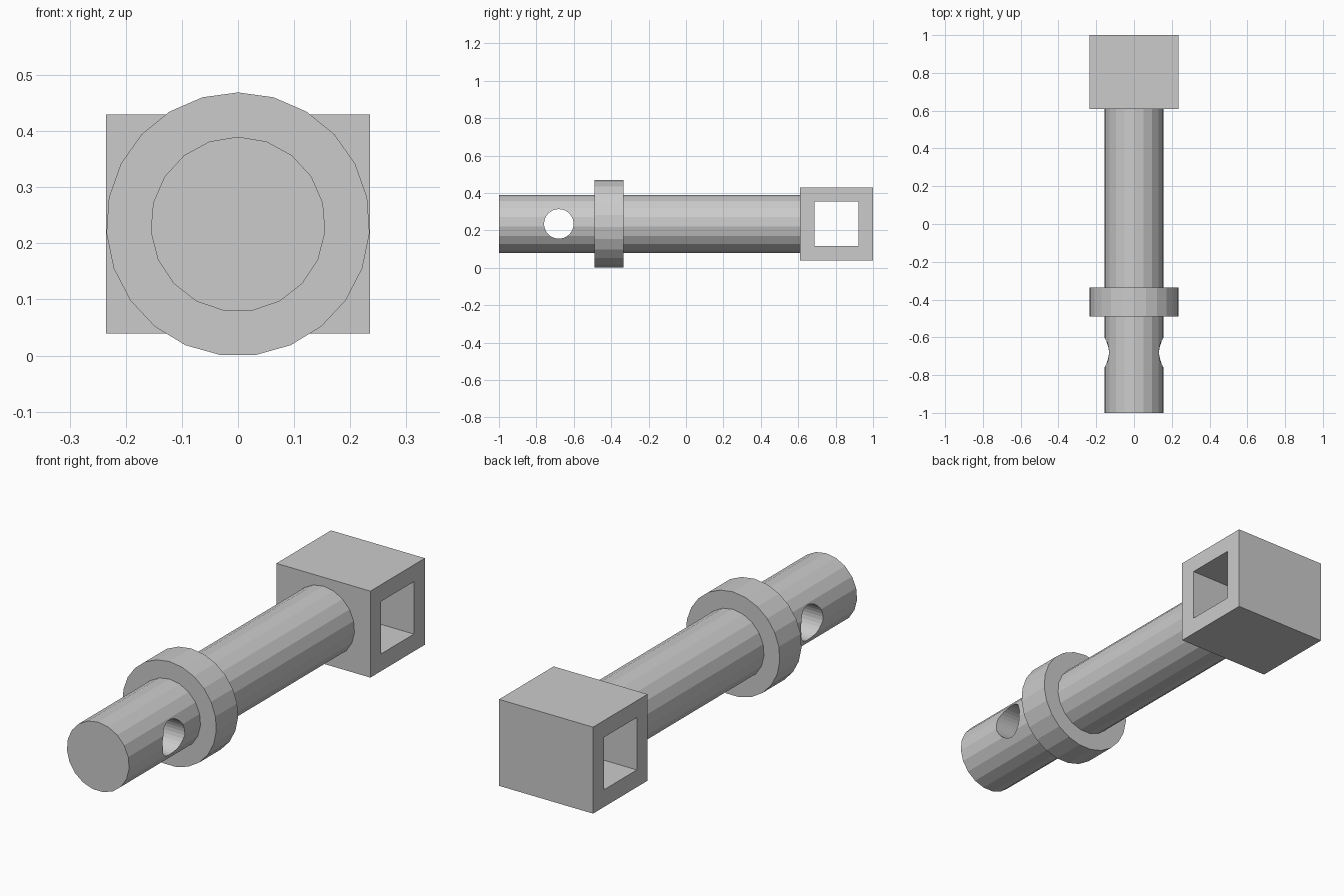
import bpy, bmesh, math
from mathutils import Vector

if "Cube" in bpy.data.objects:
    bpy.data.objects.remove(bpy.data.objects["Cube"])

AXIS_Z = 0.234  # height of the pin's centre line


def prism(name, profile, start, depth):
    """Close a list of 3D points into a face at start and extrude it by depth."""
    bm = bmesh.new()
    face = bm.faces.new([bm.verts.new(Vector(p) + Vector(start)) for p in profile])
    ext = bmesh.ops.extrude_face_region(bm, geom=[face], use_keep_orig=True)
    moved = [v for v in ext["geom"] if isinstance(v, bmesh.types.BMVert)]
    bmesh.ops.translate(bm, verts=moved, vec=depth)
    bmesh.ops.recalc_face_normals(bm, faces=bm.faces)
    mesh = bpy.data.meshes.new(name)
    bm.to_mesh(mesh)
    bm.free()
    obj = bpy.data.objects.new(name, mesh)
    bpy.context.collection.objects.link(obj)
    return obj


def circle(radius, sides):
    """Points of a circle as (across, up), first corner at the top."""
    turn = 2 * math.pi / sides
    return [(radius * math.sin(i * turn), radius * math.cos(i * turn)) for i in range(sides)]


def rod(name, radius, sides, y0, y1):
    return prism(name, [(a, 0, b) for a, b in circle(radius, sides)],
                 (0, y0, AXIS_Z), (0, y1 - y0, 0))


def block(name, half_x, y0, y1, z0, z1):
    return prism(name, [(0, y0, z0), (0, y1, z0), (0, y1, z1), (0, y0, z1)],
                 (-half_x, 0, 0), (2 * half_x, 0, 0))


def cut(obj, cutter):
    """Subtract the cutter from obj, then remove it."""
    cutter.hide_render = True
    mod = obj.modifiers.new("cut", 'BOOLEAN')
    mod.operation, mod.solver, mod.object = 'DIFFERENCE', 'EXACT', cutter
    bpy.context.view_layer.objects.active = obj
    bpy.ops.object.modifier_apply(modifier=mod.name)
    bpy.data.objects.remove(cutter)


# Shaft with a round cross hole near the front end
shaft = rod("shaft", 0.156, 19, -1.0, 0.615)
cut(shaft, prism("hole_cutter", [(0, a, b) for a, b in circle(0.079, 32)],
                 (-0.4, -0.68, AXIS_Z + 0.001), (0.8, 0, 0)))

# Collar around the shaft
rod("collar", 0.235, 23, -0.49, -0.335)

# Square head with a window through its sides
head = block("head", 0.235, 0.61, 1.0, 0.039, 0.43)
cut(head, block("window_cutter", 0.4, 0.687, 0.921, 0.117, 0.354))
